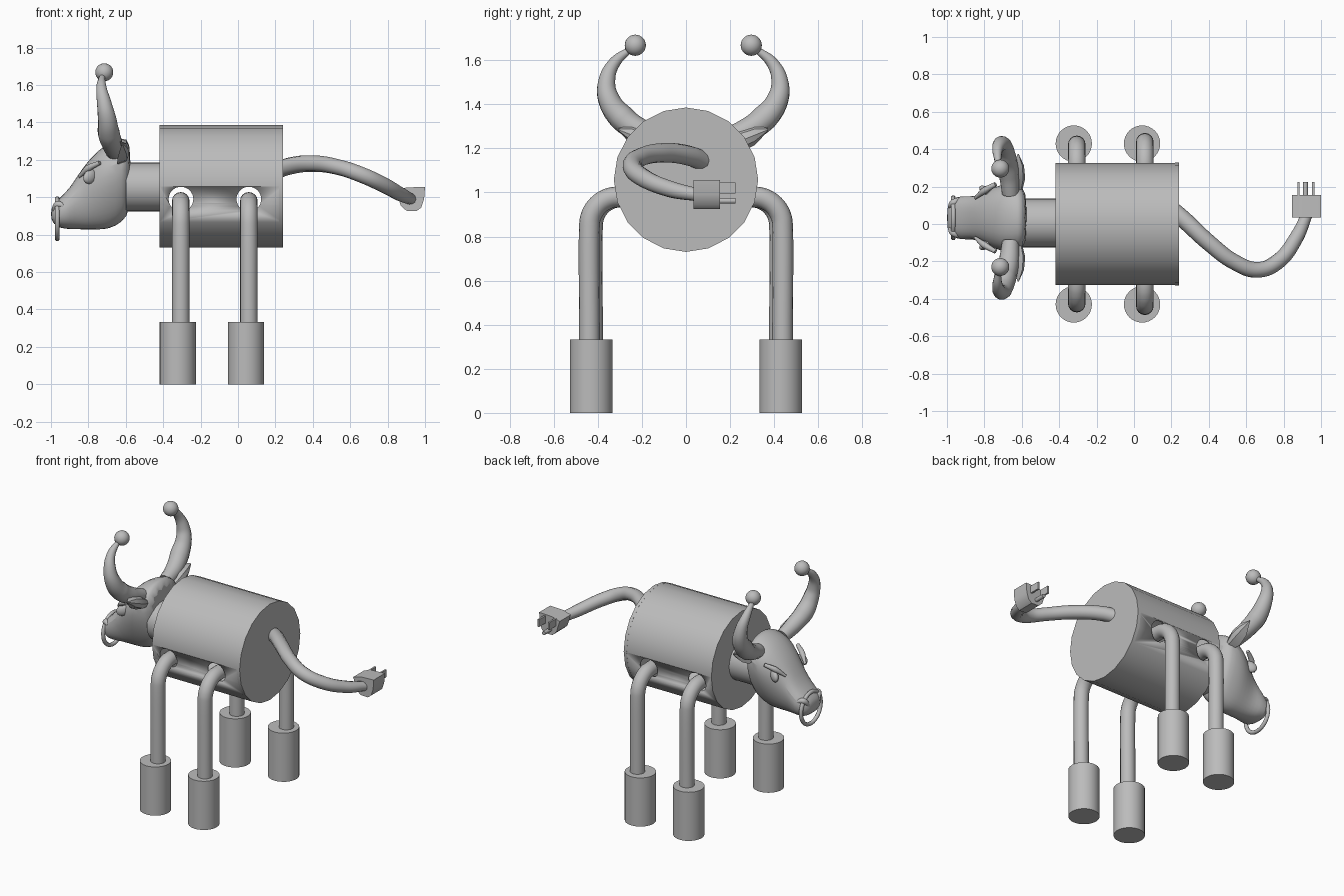
import bpy, bmesh, math
from mathutils import Vector

if "Cube" in bpy.data.objects:
    bpy.data.objects.remove(bpy.data.objects["Cube"])

grey = bpy.data.materials.new("plain grey")
grey.use_nodes = True
grey.diffuse_color = (0.5, 0.5, 0.5, 1)
grey.node_tree.nodes["Principled BSDF"].inputs["Base Color"].default_value = (0.5, 0.5, 0.5, 1)
HEAD_Y = 0.033  # middle plane of the head


def finish(ob, name, angle=35):
    ob.name = name
    ob.data.materials.clear()
    ob.data.materials.append(grey)
    bpy.ops.object.select_all(action="DESELECT")
    ob.select_set(True)
    bpy.context.view_layer.objects.active = ob
    bpy.ops.object.shade_smooth_by_angle(angle=math.radians(angle))
    return ob


def cylinder(name, loc, radius, depth, rot=(0, 0, 0), sides=32):
    bpy.ops.mesh.primitive_cylinder_add(vertices=sides, radius=radius, depth=depth,
                                        location=loc, rotation=rot)
    return finish(bpy.context.object, name)


def ball(name, loc, scale, rot=(0, 0, 0)):
    bpy.ops.mesh.primitive_uv_sphere_add(segments=24, ring_count=14, radius=1,
                                         location=loc, rotation=rot)
    bpy.context.object.scale = scale
    return finish(bpy.context.object, name, 60)


def box(name, loc, size):
    bpy.ops.mesh.primitive_cube_add(size=1, location=loc)
    bpy.context.object.scale = size
    return finish(bpy.context.object, name)


def tube(name, points, radii, sides=4):
    """Smooth round tube through points, one radius per point."""
    curve = bpy.data.curves.new(name, "CURVE")
    curve.dimensions = "3D"
    curve.bevel_depth = 1
    curve.bevel_resolution = sides
    curve.resolution_u = 8
    curve.use_fill_caps = True
    spline = curve.splines.new("BEZIER")
    spline.bezier_points.add(len(points) - 1)
    for bp, p, r in zip(spline.bezier_points, points, radii):
        bp.co, bp.radius = p, r
        bp.handle_left_type = bp.handle_right_type = "AUTO"
    ob = bpy.data.objects.new(name, curve)
    bpy.context.collection.objects.link(ob)
    bpy.ops.object.select_all(action="DESELECT")
    ob.select_set(True)
    bpy.context.view_layer.objects.active = ob
    bpy.ops.object.convert(target="MESH")
    return finish(bpy.context.object, name, 50)


def loft(name, rings):
    """Closed skin over rings of equal point count."""
    bm = bmesh.new()
    loops = [[bm.verts.new(p) for p in ring] for ring in rings]
    n = len(loops[0])
    for a, b in zip(loops, loops[1:]):
        for i in range(n):
            bm.faces.new((a[i], a[(i + 1) % n], b[(i + 1) % n], b[i]))
    bm.faces.new(loops[0])
    bm.faces.new(loops[-1])
    bmesh.ops.recalc_face_normals(bm, faces=bm.faces)
    mesh = bpy.data.meshes.new(name)
    bm.to_mesh(mesh)
    bm.free()
    ob = bpy.data.objects.new(name, mesh)
    bpy.context.collection.objects.link(ob)
    return finish(ob, name)


# Hollow can body with a hole where each leg enters
body = cylinder("body", (-0.09, 0, 1.058), 0.327, 0.66, (0, math.pi / 2, 0), 20)
shell = body.modifiers.new("shell", "SOLIDIFY")
shell.thickness = 0.012
shell.offset = -1
for x in (-0.305, 0.058):
    cutter = cylinder("leg_hole_cutter", (x, 0, 0.99), 0.066, 1, (math.pi / 2, 0, 0))
    cutter.hide_render = True
    cutter.hide_set(True)
    hole = body.modifiers.new("leg hole", "BOOLEAN")
    hole.operation = "DIFFERENCE"
    hole.object = cutter
cylinder("body_rim", (0.23, 0, 1.058), 0.3275, 0.022, (0, math.pi / 2, 0), 20)
cylinder("neck", (-0.5, 0.005, 1.055), 0.13, 0.2, (0, math.pi / 2, 0))

# Bent pipe legs and cylinder feet
for side, s in (("left", 1), ("right", -1)):
    for end, x, y, foot_x in (("front", -0.306, 0.424, -0.322), ("rear", 0.058, 0.438, 0.043)):
        bend = [(x, s * (y - 0.13 + 0.13 * math.sin(a)), 0.85 + 0.13 * math.cos(a))
                for a in (math.radians(d) for d in range(0, 91, 15))]
        path = [(x, s * 0.25, 0.98)] + bend + [(x, s * y, 0.3)]
        tube(f"{side}_{end}_leg", path, [0.047] * len(path), 6)
        cylinder(f"{side}_{end}_foot", (foot_x, s * 0.43, 0.166), 0.097, 0.332)

# Cable tail
tube("tail", [(0.2, 0.08, 1.14), (0.27, 0.02, 1.165), (0.4, -0.1, 1.18), (0.54, -0.205, 1.16),
              (0.66, -0.245, 1.12), (0.77, -0.2, 1.07), (0.87, -0.07, 1.015), (0.925, 0.05, 0.99)],
     [0.046, 0.046, 0.044, 0.042, 0.043, 0.042, 0.038, 0.03])

# Plug: rounded D profile pushed along y, with three prongs
profile = [(0.845, 1.035), (0.9, 1.052), (1.0, 1.056), (0.995, 0.99),
           (0.98, 0.945), (0.955, 0.926), (0.9, 0.928), (0.87, 0.955)]
loft("plug", [[(x, y, z) for x, z in profile] for y in (0.035, 0.155)])
for x in (0.88, 0.958):
    box("plug_blade", (x, 0.185, 1.02), (0.012, 0.08, 0.05))
cylinder("plug_pin", (0.917, 0.185, 0.962), 0.013, 0.08, (math.pi / 2, 0, 0), 12)

# Head: sections of x, bottom, top, half width, jaw narrowing
sections = [(-1.0, 0.885, 0.935, 0.05, 1), (-0.985, 0.855, 0.965, 0.085, 1),
            (-0.95, 0.832, 1.0, 0.118, 0.95), (-0.9, 0.828, 1.05, 0.122, 0.85),
            (-0.85, 0.826, 1.13, 0.122, 0.8), (-0.8, 0.824, 1.2, 0.148, 0.65),
            (-0.74, 0.824, 1.26, 0.185, 0.55), (-0.69, 0.826, 1.295, 0.2, 0.5),
            (-0.62, 0.86, 1.322, 0.195, 0.55), (-0.57, 0.925, 1.315, 0.165, 0.65)]
rings = []
for x, low, high, wide, jaw in sections:
    ring = []
    for i in range(16):
        a = math.tau * i / 16
        c, t = math.cos(a), math.sin(a)
        up = math.copysign(abs(t) ** 0.8, t)
        w = wide * math.copysign(abs(c) ** 0.8, c) * (jaw + (1 - jaw) * min(1, (up + 1) * 0.75))
        ring.append((x, HEAD_Y + w, (low + high) / 2 + up * (high - low) / 2))
    rings.append(ring)
head = loft("head", rings)
sub = head.modifiers.new("smooth", "SUBSURF")
sub.levels = sub.render_levels = 1

# Paired head parts
for side, s in (("left", 1), ("right", -1)):
    def at(x, y, z):
        return Vector((x, HEAD_Y + s * y, z))

    tube(f"{side}_horn", [at(-0.66, 0.13, 1.24), at(-0.67, 0.24, 1.28), at(-0.69, 0.325, 1.34),
                          at(-0.7, 0.382, 1.42), at(-0.715, 0.393, 1.5), at(-0.73, 0.36, 1.585),
                          at(-0.725, 0.28, 1.655)],
         [0.045, 0.055, 0.06, 0.05, 0.04, 0.028, 0.013])
    ball(f"{side}_horn_ball", at(-0.715, 0.263, 1.668), (0.048,) * 3)

    # Leaf shaped ear with a hollow front
    ear = []
    for d, w in ((0, 0.03), (0.35, 0.055), (0.7, 0.045), (1, 0.006)):
        c = at(-0.62, 0.14 + 0.2 * d, 1.205 + 0.08 * d)
        ear.append([c + Vector((dx * w, 0, dz * w)) for dx, dz in
                    ((-0.5, 1), (0.5, 0.6), (0.7, 0), (0.5, -0.6), (-0.5, -1), (0.1, 0))])
    loft(f"{side}_ear", ear)

    # Eye under a slanted brow, and nostril ridge
    ball(f"{side}_eye", at(-0.79, 0.142, 1.11), (0.045, 0.022, 0.036), (0, -0.5, -s * 0.6))
    tube(f"{side}_brow", [at(-0.85, 0.105, 1.11), at(-0.8, 0.145, 1.155), at(-0.74, 0.18, 1.185)],
         [0.008, 0.018, 0.012])
    tube(f"{side}_nostril", [at(-0.985, 0.05, 0.92), at(-0.965, 0.08, 0.96), at(-0.93, 0.1, 0.955)],
         [0.012, 0.02, 0.012])

# Nose ring
bpy.ops.mesh.primitive_torus_add(location=(-0.966, HEAD_Y, 0.885), rotation=(0, math.pi / 2, 0),
                                 major_radius=0.107, minor_radius=0.013,
                                 major_segments=32, minor_segments=10)
finish(bpy.context.object, "nose_ring", 60)
